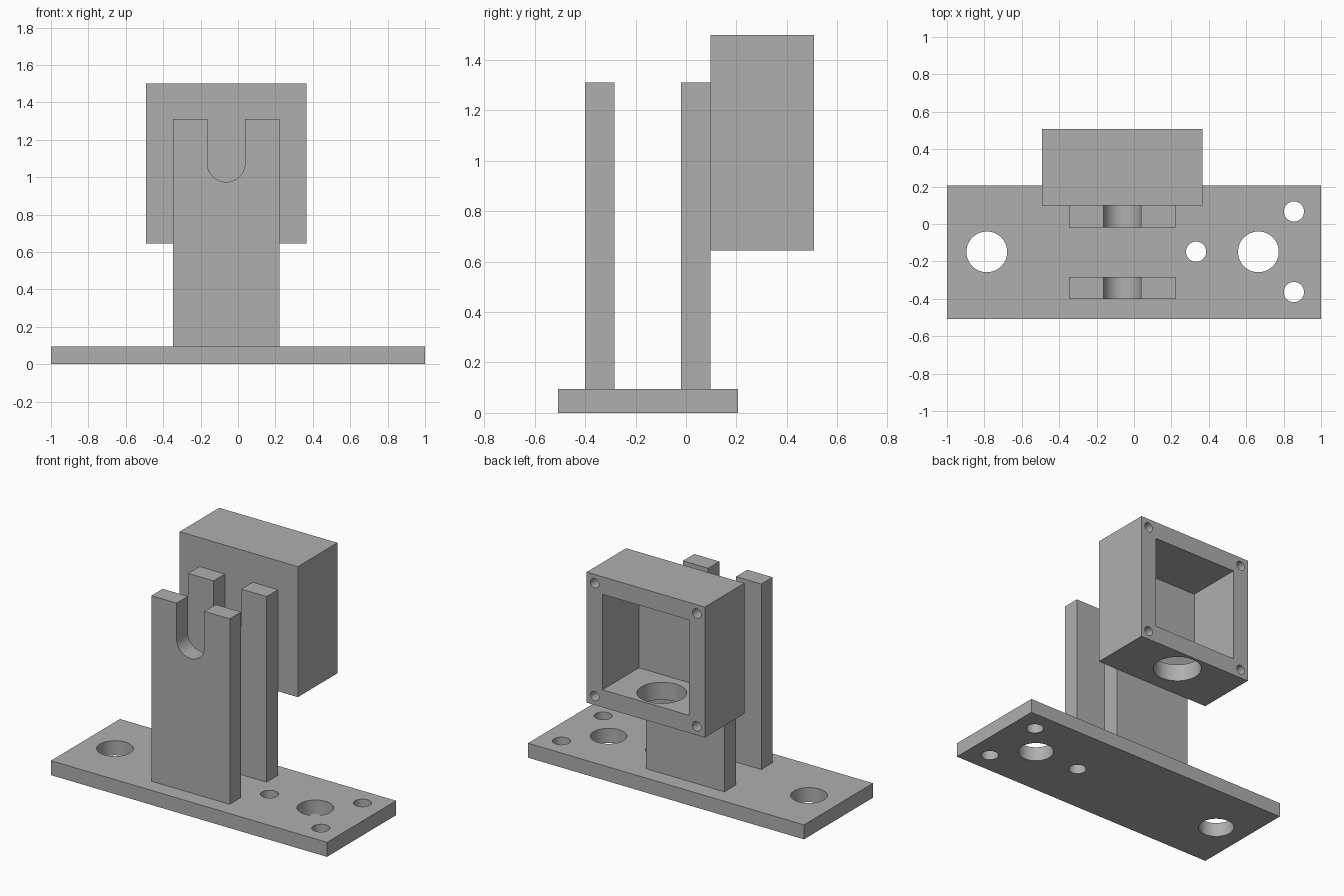
import bpy, bmesh, math
from mathutils import Matrix, Vector

if "Cube" in bpy.data.objects:
    bpy.data.objects.remove(bpy.data.objects["Cube"], do_unlink=True)

GREY = (0.43, 0.43, 0.43, 1.0)
mat = bpy.data.materials.new("plain grey")
mat.use_nodes = True
mat.diffuse_color = GREY
mat.node_tree.nodes["Principled BSDF"].inputs["Base Color"].default_value = GREY


def add_object(name, bm):
    bmesh.ops.recalc_face_normals(bm, faces=bm.faces)
    mesh = bpy.data.meshes.new(name)
    bm.to_mesh(mesh)
    bm.free()
    mesh.materials.append(mat)
    obj = bpy.data.objects.new(name, mesh)
    bpy.context.collection.objects.link(obj)
    return obj


def block(name, low, high):
    low, high = Vector(low), Vector(high)
    bm = bmesh.new()
    bmesh.ops.create_cube(bm, size=1)
    bmesh.ops.scale(bm, vec=high - low, verts=bm.verts)
    bmesh.ops.translate(bm, vec=(low + high) / 2, verts=bm.verts)
    return add_object(name, bm)


def drill(centre, radius, depth, axis="Z"):
    bm = bmesh.new()
    turn = Matrix.Rotation(math.pi / 2, 4, "X") if axis == "Y" else Matrix()
    bmesh.ops.create_cone(bm, cap_ends=True, segments=48, radius1=radius, radius2=radius,
                          depth=depth, matrix=Matrix.Translation(centre) @ turn)
    return add_object("hole_cutter", bm)


def cut(obj, cutters):
    for cutter in cutters:
        cutter.hide_render = True
        mod = obj.modifiers.new("cut", "BOOLEAN")
        mod.operation, mod.solver, mod.object = "DIFFERENCE", "EXACT", cutter
    bpy.context.view_layer.update()
    result = bpy.data.meshes.new_from_object(
        obj.evaluated_get(bpy.context.evaluated_depsgraph_get()))
    obj.modifiers.clear()
    obj.data = result
    for cutter in cutters:
        bpy.data.objects.remove(cutter, do_unlink=True)


# Base plate with two large and three small through holes
PLATE_TOP = 0.095
base = block("base_plate", (-1, -0.507, 0), (1, 0.207, PLATE_TOP))
large = [(-0.787, -0.149), (0.665, -0.149)]
small = [(0.855, 0.067), (0.855, -0.364), (0.332, -0.148)]
cut(base, [drill((x, y, 0.05), r, 0.4)
           for spots, r in ((large, 0.109), (small, 0.054)) for x, y in spots])

# Two uprights, each with an open round-bottomed slot
MID, HALF, TOP, SLOT, SLOT_Z = -0.063, 0.284, 1.31, 0.101, 1.075


def upright(name, y0, y1):
    arc = [(MID + SLOT * math.cos(a), SLOT_Z - SLOT * math.sin(a))
           for a in (math.pi * i / 24 for i in range(25))]
    profile = [(MID - HALF, PLATE_TOP), (MID + HALF, PLATE_TOP), (MID + HALF, TOP),
               (MID + SLOT, TOP), *arc, (MID - SLOT, TOP), (MID - HALF, TOP)]
    bm = bmesh.new()
    face = bm.faces.new([bm.verts.new((x, y0, z)) for x, z in profile])
    ext = bmesh.ops.extrude_face_region(bm, geom=[face], use_keep_orig=True)
    moved = [v for v in ext["geom"] if isinstance(v, bmesh.types.BMVert)]
    bmesh.ops.translate(bm, vec=(0, y1 - y0, 0), verts=moved)
    return add_object(name, bm)


front = upright("front_upright", -0.401, -0.284)
rear = upright("rear_upright", -0.02, 0.098)

# Housing open at the back, with a floor hole and four corner screw holes
W, BACK, LOW, HIGH, WALL, INSET = 0.428, 0.507, 0.645, 1.5, 0.115, 0.058
housing = block("housing", (MID - W, 0.098, LOW), (MID + W, BACK, HIGH))
cavity = block("cavity_cutter", (MID - W + WALL, 0.13, LOW + WALL),
               (MID + W - WALL, BACK + 0.1, HIGH - WALL))
screws = [drill((MID + s * (W - INSET), BACK, z), 0.031, 0.4, "Y")
          for s in (-1, 1) for z in (LOW + INSET, HIGH - INSET)]
cut(housing, [cavity, drill((MID, 0.34, LOW), 0.148, 0.4)] + screws)

# Smooth the bores and slots, keep the edges crisp
bpy.ops.object.select_all(action="DESELECT")
for obj in (base, front, rear, housing):
    obj.select_set(True)
bpy.context.view_layer.objects.active = base
bpy.ops.object.shade_smooth_by_angle(angle=math.radians(30))
